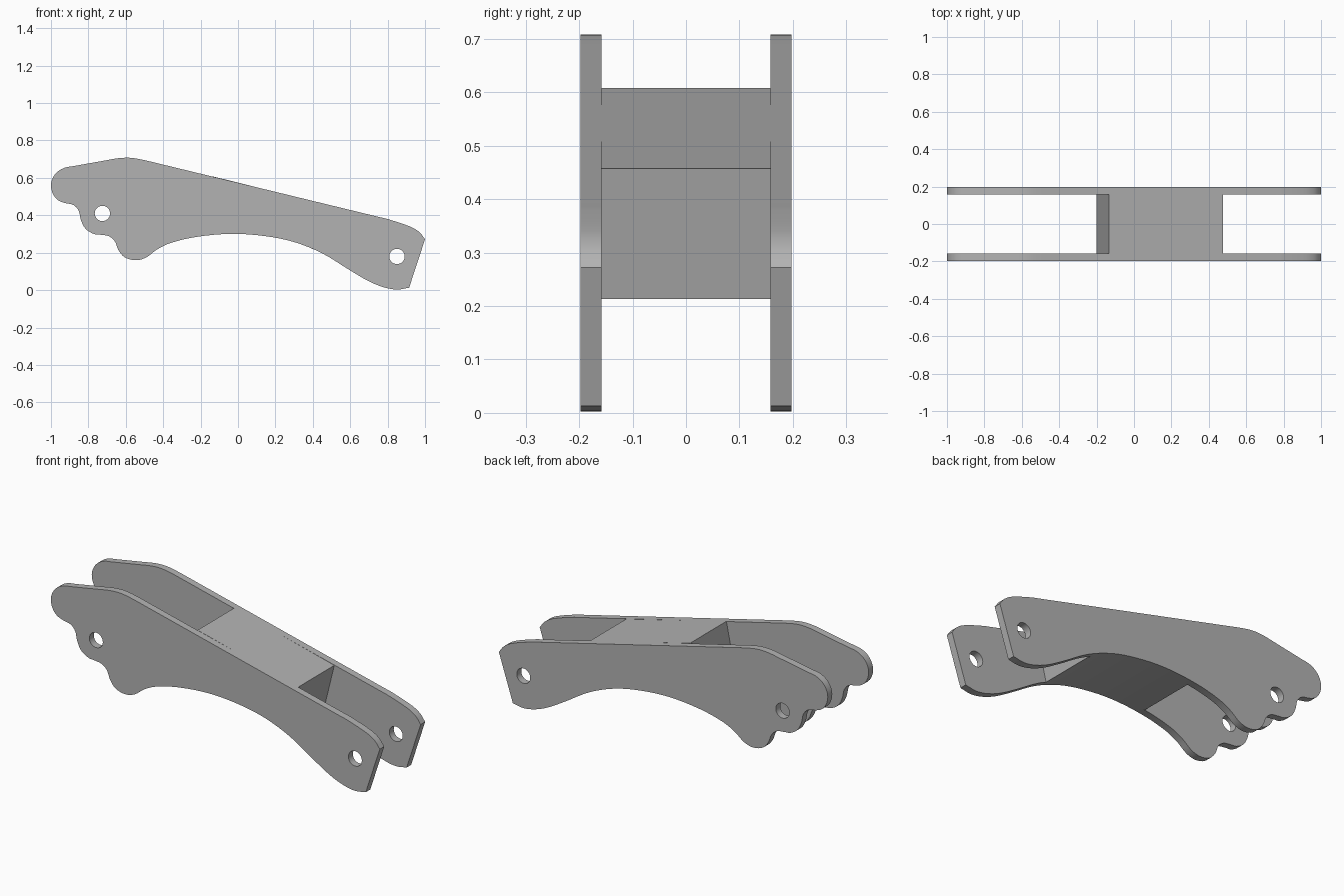
import bpy, bmesh, math
from mathutils import Vector
from mathutils.geometry import interpolate_bezier

cube = bpy.data.objects.get("Cube")
if cube:
    bpy.data.objects.remove(cube, do_unlink=True)

grey = bpy.data.materials.new("plain grey")
grey.use_nodes = True
COLOUR = (0.45, 0.45, 0.45, 1)
grey.diffuse_color = COLOUR
grey.node_tree.nodes["Principled BSDF"].inputs["Base Color"].default_value = COLOUR

PLATE_HALF = 0.0195   # half the thickness of a side plate
INNER = 0.158         # half the gap between the plates


def smooth_path(points, steps=5):
    """Smooth open path through the points."""
    pts = [Vector((x, z, 0)) for x, z in points]
    last = len(pts) - 1
    tangents = [(pts[min(i + 1, last)] - pts[max(i - 1, 0)]).normalized()
                for i in range(last + 1)]
    path = []
    for i in range(last):
        a, b = pts[i], pts[i + 1]
        reach = (b - a).length / 3
        path += interpolate_bezier(a, a + tangents[i] * reach,
                                   b - tangents[i + 1] * reach, b, steps)[:-1]
    return path + [pts[-1]]


def circle(x, z, radius, count=32):
    return [Vector((x + radius * math.cos(math.tau * i / count),
                    z + radius * math.sin(math.tau * i / count), 0))
            for i in range(count)]


def slab(name, loops, y, half):
    """Extrude closed x-z loops along y; inner loops become holes."""
    curve = bpy.data.curves.new(name, 'CURVE')
    curve.dimensions = '2D'
    curve.fill_mode = 'BOTH'
    curve.extrude = half
    for loop in loops:
        spline = curve.splines.new('POLY')
        spline.points.add(len(loop) - 1)
        for point, co in zip(spline.points, loop):
            point.co = (co.x, co.y, 0, 1)
        spline.use_cyclic_u = True
    helper = bpy.data.objects.new(name + " curve", curve)
    bpy.context.collection.objects.link(helper)
    graph = bpy.context.evaluated_depsgraph_get()
    mesh = bpy.data.meshes.new_from_object(helper.evaluated_get(graph))
    bpy.data.objects.remove(helper, do_unlink=True)

    bm = bmesh.new()
    bm.from_mesh(mesh)
    bmesh.ops.remove_doubles(bm, verts=bm.verts, dist=0.0001)
    for v in bm.verts:
        v.co = (v.co.x, y - v.co.z, v.co.y)
    bmesh.ops.recalc_face_normals(bm, faces=bm.faces)
    bm.to_mesh(mesh)
    bm.free()
    mesh.materials.clear()
    mesh.materials.append(grey)
    obj = bpy.data.objects.new(name, mesh)
    bpy.context.collection.objects.link(obj)
    bpy.ops.object.select_all(action='DESELECT')
    obj.select_set(True)
    bpy.context.view_layer.objects.active = obj
    bpy.ops.object.shade_smooth_by_angle(angle=math.radians(30))
    return obj


# Plate outline: shoulder, top edge, nose, scallops, arch, foot
outline = smooth_path([
    (1, .272), (.97, .31), (.92, .34), (.8, .38), (.75, .392),
    (-.45, .683), (-.51, .697), (-.56, .706), (-.6, .708), (-.65, .704),
    (-.7, .695), (-.88, .663), (-.925, .655), (-.965, .633), (-.99, .6),
    (-1, .56), (-.99, .515), (-.965, .483), (-.93, .467),
    (-.88, .455), (-.852, .425), (-.84, .375), (-.815, .328), (-.77, .3),
    (-.735, .296), (-.69, .288), (-.658, .26), (-.64, .215), (-.605, .175),
    (-.545, .16), (-.49, .175), (-.435, .216), (-.36, .252),
    (-.22, .285), (-.03, .301), (.15, .288), (.3, .257), (.45, .197),
    (.6, .105), (.7, .047), (.78, .015), (.85, .003), (.915, .013),
])
holes = [circle(-.725, .41, .041), circle(.85, .18, .041)]

# Side plates
for name, side in (("front_plate", -1), ("back_plate", 1)):
    slab(name, [outline] + holes, side * (INNER + PLATE_HALF), PLATE_HALF)

# Middle block, following the arch, with slanted ends
arch = [p for p in outline if p.y < .31 and -.19 < p.x < .405]
ends = [Vector((x, z, 0)) for x, z in ((.415, .213), (.475, .457), (-.135, .608), (-.2, .288))]
slab("middle_block", [arch + ends], 0, INNER)
